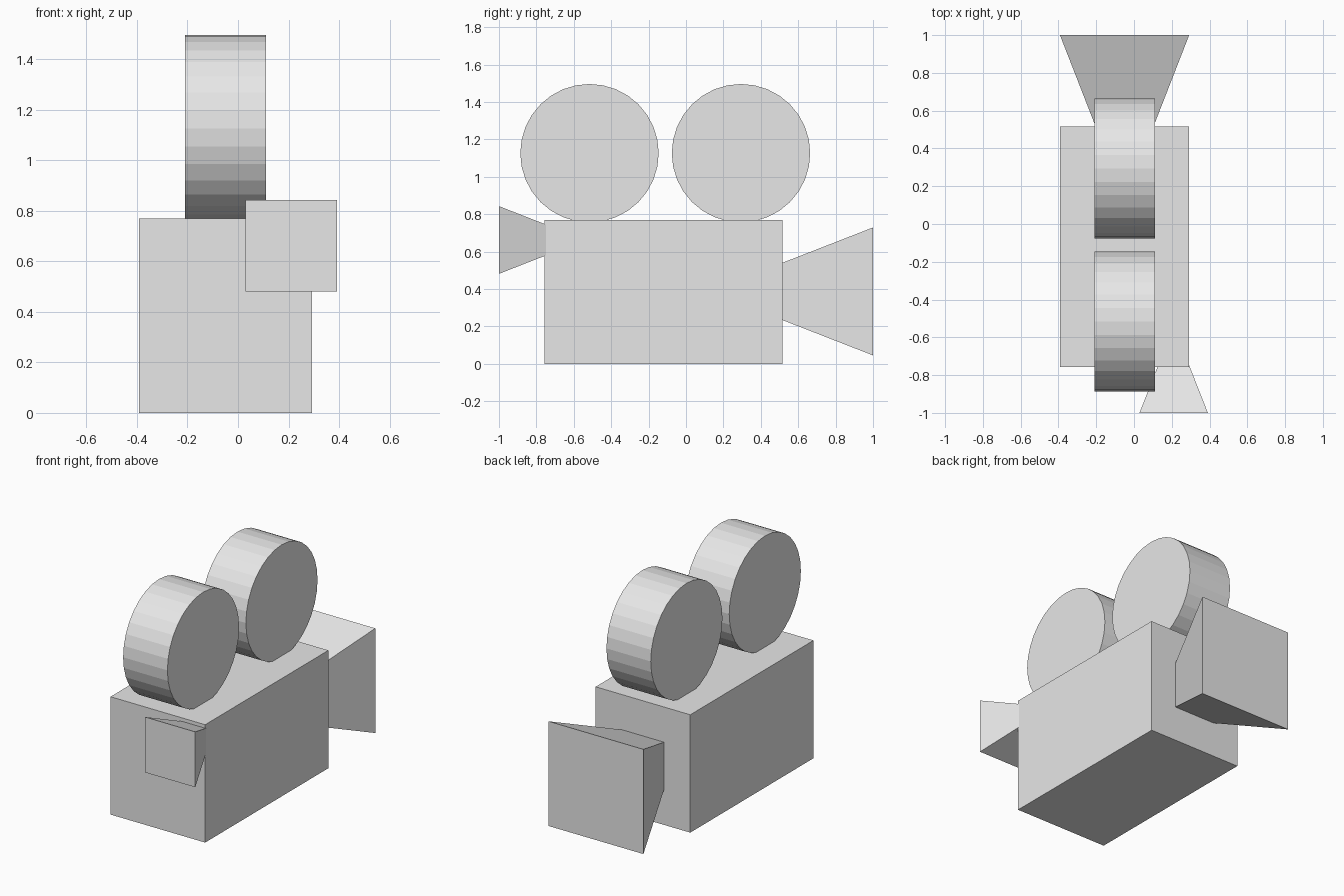
import bpy, bmesh, math
from mathutils import Matrix

if "Cube" in bpy.data.objects:
    bpy.data.objects.remove(bpy.data.objects["Cube"])

grey = bpy.data.materials.new("light_grey")
grey.diffuse_color = (0.8, 0.8, 0.8, 1)
grey.use_nodes = True
grey.node_tree.nodes["Principled BSDF"].inputs["Base Color"].default_value = grey.diffuse_color


def finish(name, bm):
    bmesh.ops.recalc_face_normals(bm, faces=bm.faces)
    mesh = bpy.data.meshes.new(name)
    bm.to_mesh(mesh)
    bm.free()
    mesh.materials.append(grey)
    obj = bpy.data.objects.new(name, mesh)
    bpy.context.collection.objects.link(obj)
    return obj


def frustum(name, x, z, y0, half0, y1, half1):
    """Square frustum along y, from half-width half0 at y0 to half1 at y1."""
    bm = bmesh.new()
    bmesh.ops.create_cube(bm, size=2)
    for v in bm.verts:
        y, h = (y0, half0) if v.co.y < 0 else (y1, half1)
        v.co = (x + v.co.x * h, y, z + v.co.z * h)
    return finish(name, bm)


def reel(name, y):
    """Film reel with its axis along x, sunk slightly into the body."""
    bm = bmesh.new()
    bmesh.ops.create_cone(bm, cap_ends=True, segments=32, radius1=0.37,
                          radius2=0.37, depth=0.32,
                          matrix=Matrix.Translation((-0.05, y, 1.126))
                          @ Matrix.Rotation(math.pi / 2, 4, 'Y'))
    return finish(name, bm)


# Camera body
bm = bmesh.new()
bmesh.ops.create_cube(bm, size=1, matrix=Matrix.Translation((-0.05, -0.12, 0.385))
                      @ Matrix.Diagonal((0.684, 1.272, 0.77, 1)))
finish("body", bm)

# Film reels
reel("front_reel", -0.516)
reel("rear_reel", 0.294)

# Lens hood and eyepiece, both rooted just inside the body
frustum("lens_hood", -0.05, 0.387, 0.50, 0.147, 1.0, 0.342)
frustum("eyepiece", 0.21, 0.662, -1.0, 0.181, -0.74, 0.079)
